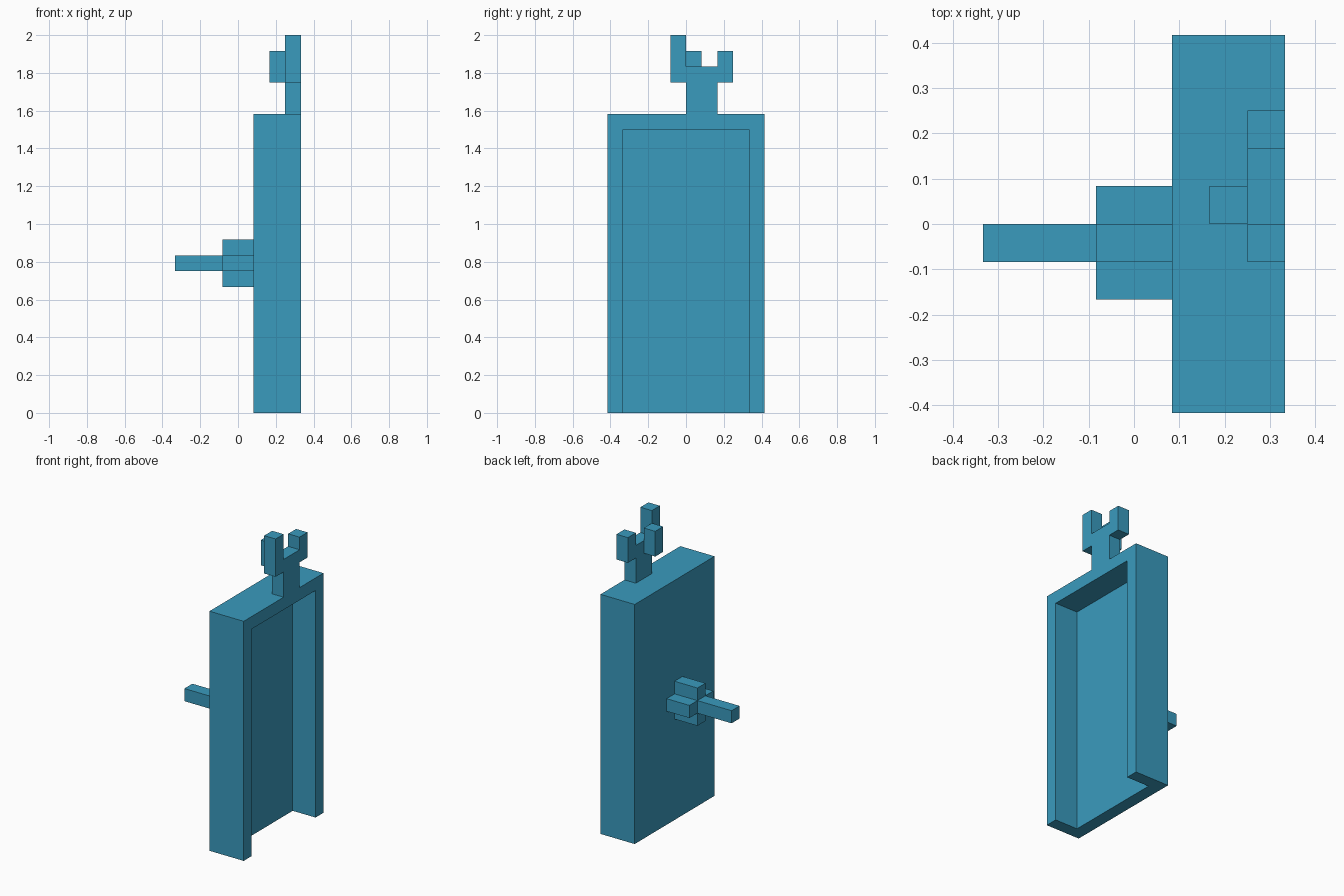
import bpy
import bmesh

U = 1 / 12  # one block of the blocky design

cube = bpy.data.objects.get("Cube")
if cube:
    bpy.data.objects.remove(cube, do_unlink=True)

blue = bpy.data.materials.new("teal_blue")
blue.use_nodes = True
colour = (0.042, 0.328, 0.515, 1)
blue.diffuse_color = colour
blue.node_tree.nodes["Principled BSDF"].inputs["Base Color"].default_value = colour


def slab(name, outline, x0, x1):
    """Extrude a (y, z) outline, given in blocks, from x0 to x1."""
    bm = bmesh.new()
    face = bm.faces.new([bm.verts.new((x0 * U, y * U, z * U)) for y, z in outline])
    grown = bmesh.ops.extrude_face_region(bm, geom=[face])["geom"]
    moved = [v for v in grown if isinstance(v, bmesh.types.BMVert)]
    bmesh.ops.translate(bm, verts=moved, vec=((x1 - x0) * U, 0, 0))
    bmesh.ops.recalc_face_normals(bm, faces=bm.faces)
    mesh = bpy.data.meshes.new(name)
    bm.to_mesh(mesh)
    bm.free()
    mesh.materials.append(blue)
    obj = bpy.data.objects.new(name, mesh)
    bpy.context.collection.objects.link(obj)
    return obj


def rect(y0, y1, z0, z1):
    return [(y0, z0), (y1, z0), (y1, z1), (y0, z1)]


# Back panel and the raised rim, open at the bottom
slab("back_panel", rect(-5, 5, 0, 19), 1, 2)
slab("rim", [(-5, 0), (-4, 0), (-4, 18), (4, 18), (4, 0), (5, 0), (5, 19), (-5, 19)], 2, 4)

# Forked top piece: stem with two uneven prongs, plus one prong behind
slab("fork", [(0, 19), (2, 19), (2, 21), (3, 21), (3, 23), (2, 23), (2, 22),
              (0, 22), (0, 24), (-1, 24), (-1, 21), (0, 21)], 3, 4)
slab("rear_prong", rect(0, 1, 21, 23), 2, 3)

# Plus-shaped boss with a rod sticking out
slab("cross_boss", [(-1, 8), (0, 8), (0, 9), (1, 9), (1, 10), (0, 10), (0, 11),
                    (-1, 11), (-1, 10), (-2, 10), (-2, 9), (-1, 9)], -1, 1)
slab("rod", rect(-1, 0, 9, 10), -4, -1)
